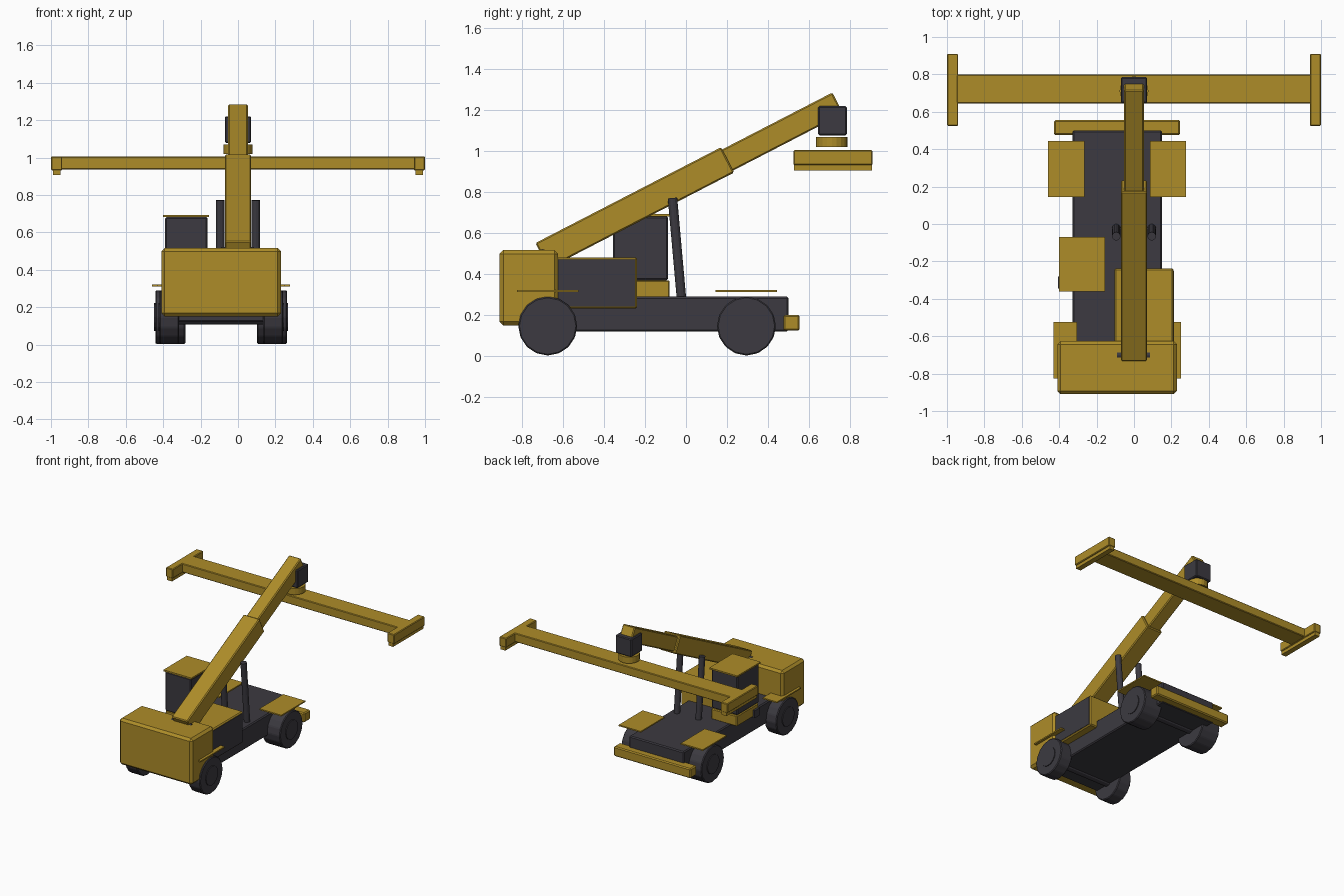
import bpy, bmesh, math
from mathutils import Matrix, Vector

if "Cube" in bpy.data.objects:
    bpy.data.objects.remove(bpy.data.objects["Cube"])


def material(name, rgb):
    m = bpy.data.materials.new(name)
    m.diffuse_color = (*rgb, 1)
    m.use_nodes = True
    m.node_tree.nodes["Principled BSDF"].inputs["Base Color"].default_value = m.diffuse_color
    return m


YELLOW = material("machine yellow", (0.42, 0.265, 0.022))
DARK = material("dark grey", (0.045, 0.042, 0.052))


def finish(name, bm, mat, bevel=0.0):
    if bevel:
        bmesh.ops.bevel(bm, geom=bm.edges[:], offset=bevel, segments=1, affect='EDGES')
    bmesh.ops.recalc_face_normals(bm, faces=bm.faces[:])
    mesh = bpy.data.meshes.new(name)
    bm.to_mesh(mesh)
    bm.free()
    mesh.materials.append(mat)
    ob = bpy.data.objects.new(name, mesh)
    bpy.context.collection.objects.link(ob)
    return ob


def box(name, x, y, z, mat, bevel=0.0):
    """Box from (min, max) pairs."""
    bm = bmesh.new()
    bmesh.ops.create_cube(bm, size=1)
    for v in bm.verts:
        v.co = [(a + b) / 2 + c * (b - a) for (a, b), c in zip((x, y, z), v.co)]
    return finish(name, bm, mat, bevel)


def rod(name, a, b, radius, mat, sides=16, bevel=0.0):
    """Cylinder between two points."""
    a, b = Vector(a), Vector(b)
    bm = bmesh.new()
    turn = (b - a).to_track_quat('Z', 'Y').to_matrix().to_4x4()
    bmesh.ops.create_cone(bm, cap_ends=True, segments=sides, radius1=radius, radius2=radius,
                          depth=(b - a).length, matrix=Matrix.Translation((a + b) / 2) @ turn)
    return finish(name, bm, mat, bevel)


MID = -0.09  # centre line of the vehicle body

# Chassis and bodywork
box("chassis", (-0.33, 0.15), (-0.80, 0.50), (0.12, 0.29), DARK, 0.008)
box("counterweight", (-0.41, 0.23), (-0.91, -0.625), (0.15, 0.517), YELLOW, 0.018)
box("engine_deck", (-0.105, 0.212), (-0.64, -0.238), (0.233, 0.482), YELLOW, 0.008)
box("engine_side_panel", (0.208, 0.215), (-0.625, -0.25), (0.243, 0.472), DARK)
box("bumper", (-0.427, 0.247), (0.475, 0.555), (0.125, 0.202), YELLOW, 0.008)

# Cab
box("cab_base", (-0.39, -0.165), (-0.35, -0.08), (0.285, 0.37), YELLOW, 0.006)
box("cab", (-0.39, -0.162), (-0.357, -0.087), (0.37, 0.682), DARK, 0.008)
box("cab_roof", (-0.40, -0.155), (-0.362, -0.07), (0.682, 0.694), YELLOW)
box("cab_step", (-0.406, -0.38), (-0.345, -0.28), (0.28, 0.34), DARK)

# Wheels, hubs and fenders: wide at the loading end, narrow at the counterweight
for end, y, wheel_x, width, fender in (("drive", 0.295, 0.272, 0.16, 0.193),
                                       ("steer", -0.675, 0.2775, 0.105, 0.125)):
    for side, s in (("left", -1), ("right", 1)):
        cx = MID + s * wheel_x
        rod(f"{end}_wheel_{side}", (cx - width / 2, y, 0.147), (cx + width / 2, y, 0.147),
            0.144, DARK, 16, 0.006)
        out = cx + s * width / 2
        rod(f"{end}_hub_{side}", (out - s * 0.01, y, 0.147), (out + s * 0.006, y, 0.147),
            0.075, DARK, 16)
        box(f"{end}_fender_{side}", (cx - fender / 2, cx + fender / 2),
            (y - 0.15, y + 0.15), (0.312, 0.322), YELLOW)
    rod(f"{end}_axle", (MID - wheel_x, y, 0.147), (MID + wheel_x, y, 0.147), 0.04, DARK, 12)

# Telescopic boom: local y runs along the boom, origin at the upper rear corner
tilt = Matrix.Translation((0, -0.735, 0.552)) @ Matrix.Rotation(math.radians(27.3), 4, 'X')
for name, half, y, z in (("outer_boom", 0.07, (0, 1.02), (-0.139, 0)),
                         ("inner_boom", 0.053, (0.3, 1.625), (-0.128, -0.012))):
    box(name, (-half, half), y, z, YELLOW, 0.007).data.transform(tilt)
rod("boom_pivot_pin", (-0.09, -0.70, 0.50), (0.085, -0.70, 0.50), 0.022, DARK)
for s in (-1, 1):
    rod("lift_cylinder", (s * 0.095, -0.022, 0.28), (s * 0.095, -0.066, 0.772), 0.023, DARK, 12)

# Boom head and rotator
box("boom_head", (-0.07, 0.07), (0.645, 0.785), (1.078, 1.22), DARK, 0.006)
rod("rotator", (0, 0.712, 1.02), (0, 0.712, 1.07), 0.077, YELLOW, 20)

# Spreader with end beams and lock rails
box("spreader_beam", (-0.95, 0.95), (0.645, 0.798), (0.936, 1.006), YELLOW, 0.005)
for s in (-1, 1):
    box("spreader_end", sorted((s * 0.94, s)), (0.525, 0.91), (0.932, 1.006), YELLOW, 0.005)
    box("lock_rail", sorted((s * 0.948, s * 0.99)), (0.528, 0.907), (0.907, 0.936), YELLOW)
